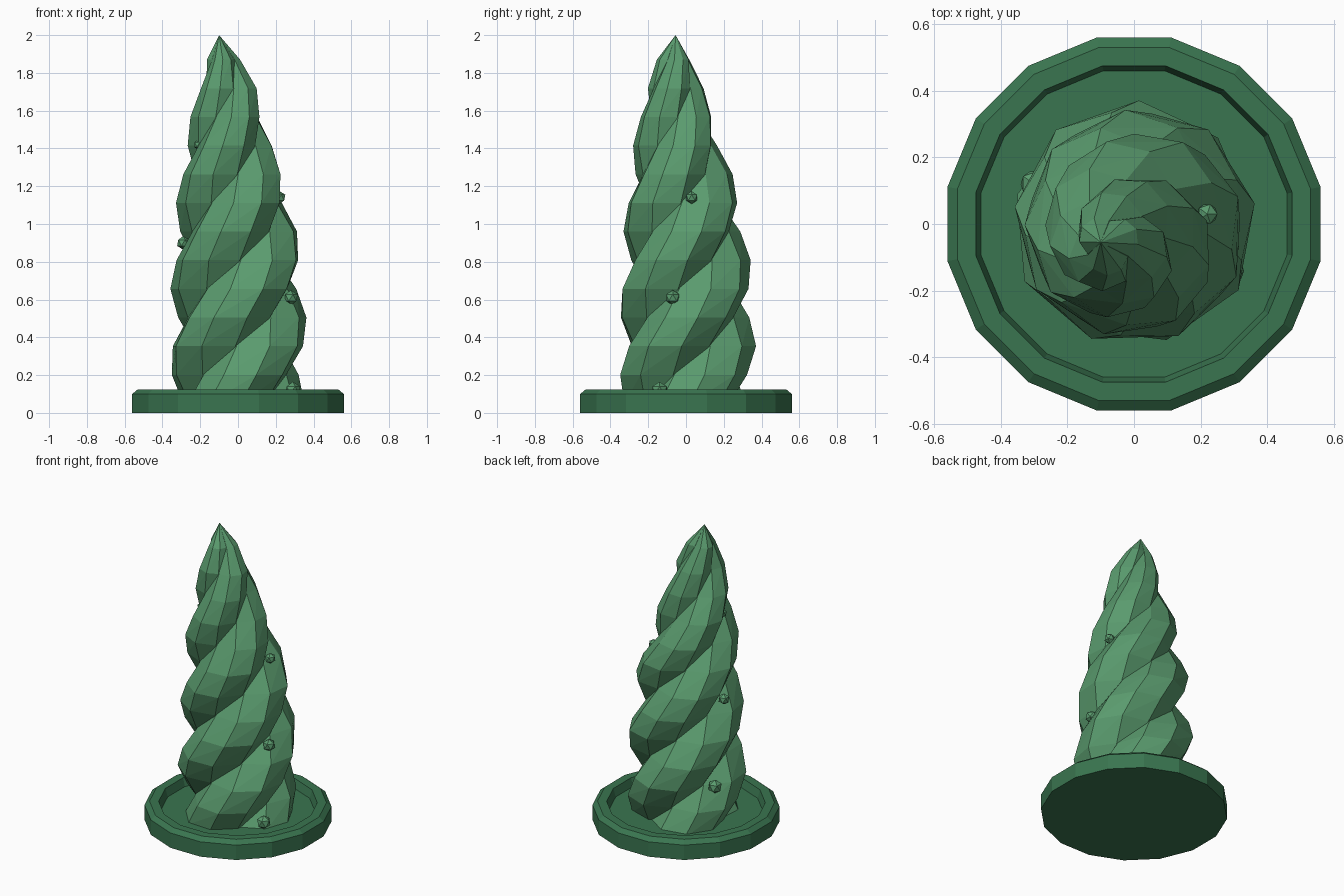
import bpy, bmesh
from math import sin, cos, tau
from mathutils import Vector

cube = bpy.data.objects.get("Cube")
if cube:
    bpy.data.objects.remove(cube)


def material(name, rgb):
    m = bpy.data.materials.new(name)
    m.use_nodes = True
    color = (*rgb, 1)
    m.diffuse_color = color
    m.node_tree.nodes["Principled BSDF"].inputs["Base Color"].default_value = color
    return m


def finish(bm, name, mat):
    bmesh.ops.recalc_face_normals(bm, faces=bm.faces)
    mesh = bpy.data.meshes.new(name)
    bm.to_mesh(mesh)
    bm.free()
    mesh.materials.append(mat)
    obj = bpy.data.objects.new(name, mesh)
    bpy.context.collection.objects.link(obj)
    return obj


def add_ring(bm, centre, radius, sides, phase):
    angles = [phase + tau * i / sides for i in range(sides)]
    return [bm.verts.new(centre + Vector((radius * cos(a), radius * sin(a), 0)))
            for a in angles]


leaf_green = material("leaf green", (0.102, 0.328, 0.156))
deep_green = material("deep green", (0.042, 0.178, 0.08))

# Dish: a sixteen-sided lathe with a bevelled rim and a sunken floor
SIDES = 16
dish_profile = [(0.56, 0), (0.56, 0.1), (0.53, 0.125), (0.475, 0.125), (0.46, 0.07)]
bm = bmesh.new()
rings = [add_ring(bm, Vector((0, 0, z)), r / cos(tau / SIDES / 2), SIDES, tau / SIDES / 2)
         for r, z in dish_profile]
for low, high in zip(rings, rings[1:]):
    for i in range(SIDES):
        j = (i + 1) % SIDES
        bm.faces.new((low[i], low[j], high[j], high[i]))
bm.faces.new(rings[0][::-1])
bm.faces.new(rings[-1])
finish(bm, "dish", deep_green)

# Horn outline: height, overall radius, centre x, centre y
outline = [(0.05, 0.345, 0, 0), (0.37, 0.365, 0, 0), (0.65, 0.355, 0, 0),
           (1.03, 0.32, -0.01, -0.01), (1.3, 0.265, -0.04, -0.03),
           (1.5, 0.215, -0.05, -0.05), (1.72, 0.155, -0.055, -0.06),
           (1.86, 0.1, -0.075, -0.06), (2.0, 0, -0.1, -0.055)]


def horn_at(z):
    for a, b in zip(outline, outline[1:]):
        if z <= b[0]:
            t = (z - a[0]) / (b[0] - a[0])
            return [p + (q - p) * t for p, q in zip(a[1:], b[1:])]
    return outline[-1][1:]


# Three tapering strands twisted around each other
PITCH, STEPS, STRAND_SIDES = 1.3, 12, 8
for s in range(3):
    bm = bmesh.new()
    rings = []
    for k in range(STEPS + 1):
        z = 0.05 + (1.87 - 0.05) * k / STEPS
        radius, cx, cy = horn_at(z)
        angle = tau * ((z - 0.47) / PITCH + s / 3)
        offset = 0.38 * radius
        centre = Vector((cx + offset * cos(angle), cy + offset * sin(angle), z))
        rings.append(add_ring(bm, centre, 0.64 * radius, STRAND_SIDES, angle))
    for low, high in zip(rings, rings[1:]):
        for i in range(STRAND_SIDES):
            j = (i + 1) % STRAND_SIDES
            bm.faces.new((low[i], low[j], high[i]))
            bm.faces.new((low[j], high[j], high[i]))
    tip = bm.verts.new((-0.1, -0.055, 2.0))
    for i in range(STRAND_SIDES):
        bm.faces.new((rings[-1][i], rings[-1][(i + 1) % STRAND_SIDES], tip))
    bm.faces.new(rings[0][::-1])
    finish(bm, f"twisted_strand_{s + 1}", leaf_green)

# Small faceted nodules sitting in the grooves: x, y, z, radius
nodules = [(0.29, -0.14, 0.12, 0.045), (0.28, -0.07, 0.61, 0.04),
           (0.22, 0.03, 1.14, 0.034), (-0.3, 0.12, 0.355, 0.045),
           (-0.29, 0.01, 0.9, 0.036), (-0.21, -0.09, 1.42, 0.027)]
for n, (x, y, z, radius) in enumerate(nodules):
    bm = bmesh.new()
    bmesh.ops.create_icosphere(bm, subdivisions=1, radius=radius)
    finish(bm, f"nodule_{n + 1}", leaf_green).location = (x, y, z)
